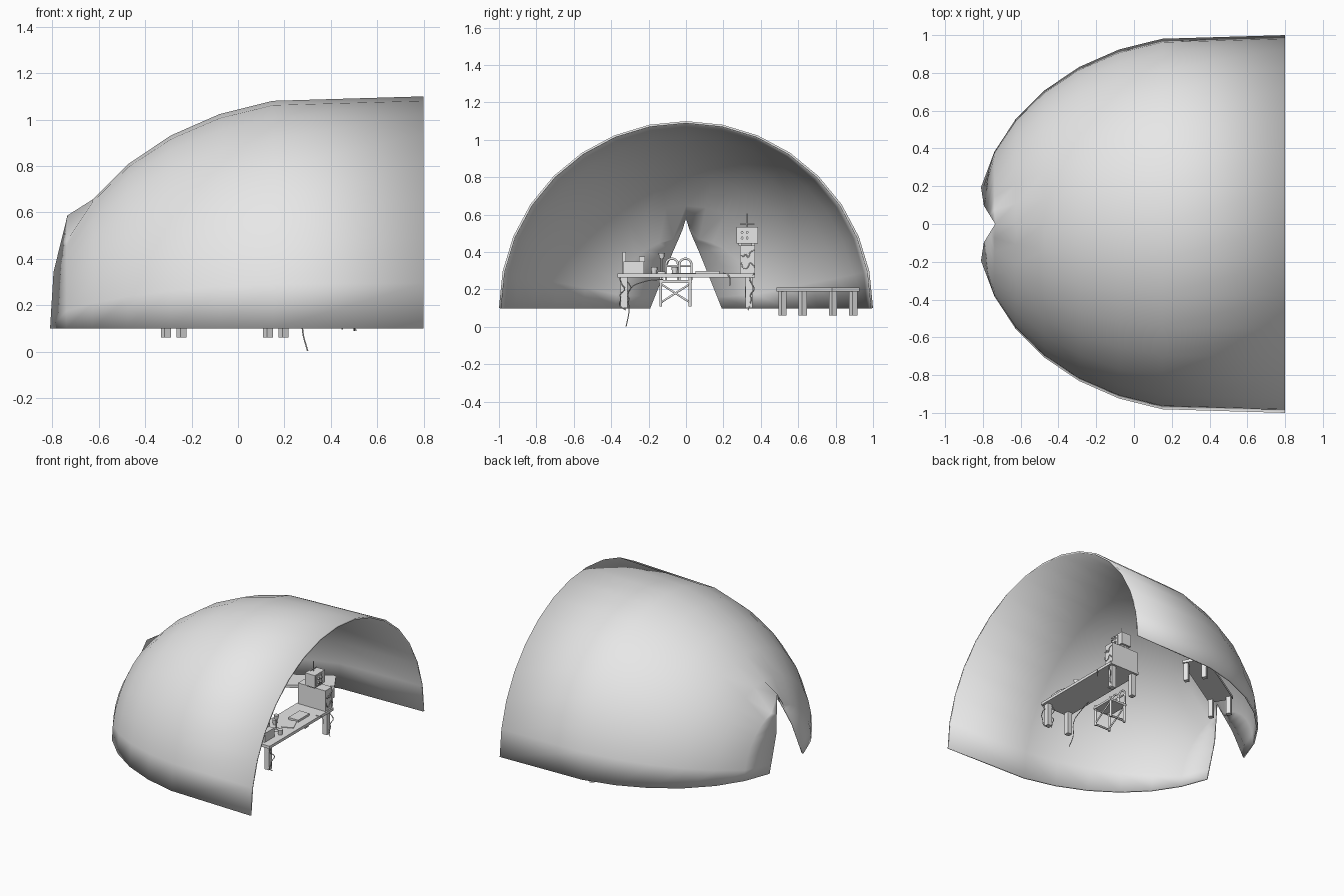
import bpy, bmesh, math, random
from mathutils import Vector, Matrix

random.seed(4)
cube = bpy.data.objects.get("Cube")
if cube:
    bpy.data.objects.remove(cube)

grey = bpy.data.materials.new("light_grey")
grey.use_nodes = True
grey.diffuse_color = (0.8, 0.8, 0.8, 1)
grey.node_tree.nodes["Principled BSDF"].inputs["Base Color"].default_value = (0.8, 0.8, 0.8, 1)


def add_mesh(name, bm, smooth=False):
    mesh = bpy.data.meshes.new(name)
    bm.to_mesh(mesh)
    bm.free()
    mesh.materials.append(grey)
    for p in mesh.polygons:
        p.use_smooth = smooth
    obj = bpy.data.objects.new(name, mesh)
    bpy.context.collection.objects.link(obj)
    return obj


def box(name, x, y, z, turn=0.0, pivot=(0, 0)):
    """Box from (min, max) ranges, turned about a vertical pivot."""
    bm = bmesh.new()
    bmesh.ops.create_cube(bm, size=1)
    for v in bm.verts:
        v.co = Vector([(r[0] + r[1]) / 2 + c * (r[1] - r[0]) for r, c in zip((x, y, z), v.co)])
    obj = add_mesh(name, bm)
    obj.matrix_world = Matrix.Translation((*pivot, 0)) @ Matrix.Rotation(turn, 4, "Z")
    return obj


def cylinder(name, centre, r1, r2, height, sides=12):
    bm = bmesh.new()
    bmesh.ops.create_cone(bm, cap_ends=True, segments=sides, radius1=r1, radius2=r2, depth=height)
    bmesh.ops.translate(bm, verts=bm.verts, vec=(centre[0], centre[1], centre[2] + height / 2))
    return add_mesh(name, bm)


def tube(name, points, radius, curved=False):
    curve = bpy.data.curves.new(name, "CURVE")
    curve.dimensions = "3D"
    curve.bevel_depth = radius
    curve.bevel_resolution = 1
    curve.resolution_u = 6
    curve.use_fill_caps = True
    if curved:
        s = curve.splines.new("BEZIER")
        s.bezier_points.add(len(points) - 1)
        for b, p in zip(s.bezier_points, points):
            b.co = p
            b.handle_left_type = b.handle_right_type = "AUTO"
    else:
        s = curve.splines.new("POLY")
        s.points.add(len(points) - 1)
        for b, p in zip(s.points, points):
            b.co = (*p, 1)
    curve.materials.append(grey)
    obj = bpy.data.objects.new(name, curve)
    bpy.context.collection.objects.link(obj)
    return obj


# Shelter: half of a stretched sphere with a long open mouth and a slit doorway
STEP = math.pi / 16
FLOOR = 0.1
APEX = Vector((-0.735, 0, 0.587))


def shell_point(k, j):
    a, b = k * STEP, j * STEP
    if k == 7:
        t = 1 - abs(j - 8) / 8
        side = 1 if j < 8 else -1
        x = -0.81 + 0.03 * t if t < 0.5 else -0.795 + 0.12 * (t - 0.5)
        return Vector((x, side * 0.195 * (1 - t), FLOOR + (APEX.z - FLOOR) * t))
    if k == 6 and j == 8:
        return APEX
    x = 0.8 if k == 0 else 0.388 - 1.22 * math.sin(a)
    return Vector((x, math.cos(a) * math.cos(b), FLOOR + math.cos(a) * math.sin(b)))


bm = bmesh.new()
grid = [[bm.verts.new(shell_point(k, j)) for j in range(17)] for k in range(8)]
for k in range(7):
    for j in range(16):
        bm.faces.new((grid[k][j], grid[k][j + 1], grid[k + 1][j + 1], grid[k + 1][j]))
bmesh.ops.remove_doubles(bm, verts=bm.verts, dist=0.001)
bmesh.ops.recalc_face_normals(bm, faces=bm.faces)
bm.faces.ensure_lookup_table()
probe = bm.faces[8]
if probe.normal.dot(probe.calc_center_median() - Vector((0.4, 0, FLOOR))) < 0:
    bmesh.ops.reverse_faces(bm, faces=bm.faces)
shelter = add_mesh("shelter_shell", bm, smooth=True)
wall = shelter.modifiers.new("wall", "SOLIDIFY")
wall.thickness = 0.012
wall.offset = -1
bpy.context.view_layer.objects.active = shelter
shelter.select_set(True)
bpy.ops.object.shade_smooth_by_angle(angle=math.radians(40))

# Side bench, turned against the wall
turn, pivot = math.radians(31.5), (-0.057, 0.705)
box("bench_top", (-0.285, 0.285), (-0.085, 0.085), (0.19, 0.21), turn, pivot)
for sx in (-1, 1):
    for sy in (-1, 1):
        cx, cy = sx * 0.258, sy * 0.064
        box("bench_leg", (cx - 0.016, cx + 0.016), (cy - 0.016, cy + 0.016), (0.06, 0.19), turn, pivot)

# Work desk
box("desk_top", (0.27, 0.51), (-0.365, 0.37), (0.265, 0.285))
for x in (0.3, 0.475):
    for y in (-0.332, 0.337):
        box("desk_leg", (x - 0.018, x + 0.018), (y - 0.018, y + 0.018), (0.1, 0.265))

# Cabinet with radio and antennas
box("cabinet", (0.28, 0.5), (0.29, 0.368), (0.285, 0.435))
box("radio_body", (0.35, 0.43), (0.27, 0.385), (0.445, 0.535))
box("radio_face", (0.43, 0.436), (0.282, 0.345), (0.455, 0.525))
for y in (0.29, 0.36):
    box("radio_foot", (0.36, 0.42), (y - 0.01, y + 0.01), (0.435, 0.445))
for z in (0.475, 0.505):
    for y in (0.3, 0.327):
        tube("radio_knob", [(0.434, y, z), (0.447, y, z)], 0.008)
tube("antenna", [(0.38, 0.325, 0.53), (0.38, 0.325, 0.605)], 0.003)
tube("antenna_bar", [(0.38, 0.29, 0.55), (0.38, 0.365, 0.55)], 0.003)

# Bench instruments at the near end of the desk
box("instrument_body", (0.33, 0.45), (-0.335, -0.225), (0.285, 0.35))
box("instrument_post", (0.37, 0.4), (-0.34, -0.32), (0.285, 0.4))
box("instrument_block", (0.36, 0.41), (-0.25, -0.22), (0.35, 0.375))
cylinder("lamp_base", (0.4, -0.13, 0.285), 0.025, 0.02, 0.012)
cylinder("lamp_stem", (0.4, -0.13, 0.297), 0.005, 0.005, 0.07, 8)
cylinder("lamp_head", (0.4, -0.13, 0.365), 0.012, 0.018, 0.03)
for x, y in ((0.46, -0.17), (0.34, -0.06)):
    cylinder("beaker", (x, y, 0.285), 0.014, 0.018, 0.035)

# Papers and keyboard
box("keyboard", (0.37, 0.45), (0.05, 0.18), (0.285, 0.3))
box("paper_sheet", (-0.04, 0.04), (-0.055, 0.055), (0.285, 0.289), 0.4, (0.42, -0.01))

# Folding chair with crossed legs
for y in (-0.135, 0.022):
    for x in (0.105, 0.225):
        tube("chair_leg", [(x, y, 0.11), (x, y, 0.265)], 0.009)
    tube("chair_foot_rail", [(0.105, y, 0.12), (0.225, y, 0.12)], 0.007)
for x in (0.105, 0.225):
    tube("chair_brace", [(x, -0.135, 0.13), (x, 0.022, 0.23)], 0.006)
    tube("chair_brace", [(x, 0.022, 0.13), (x, -0.135, 0.23)], 0.006)
box("chair_seat", (0.095, 0.235), (-0.145, 0.032), (0.235, 0.25))
for y in (-0.075, -0.003):
    arch = [(0.105, y - 0.032 * math.cos(i * math.pi / 8), 0.335 + 0.03 * math.sin(i * math.pi / 8))
            for i in range(9)]
    tube("chair_back_arch", [(0.105, y - 0.032, 0.25)] + arch + [(0.105, y + 0.032, 0.25)], 0.007)
tube("chair_back_rail", [(0.105, -0.107, 0.325), (0.105, 0.029, 0.325)], 0.006)

# Loose cables hanging from the desk
tube("long_cable", [(0.3, -0.12, 0.255), (0.28, -0.23, 0.24), (0.275, -0.3, 0.2),
                    (0.28, -0.305, 0.08), (0.3, -0.32, 0.003)], 0.003, True)
for x, y, end in ((0.51, -0.34, 0.09), (0.45, -0.31, 0.095), (0.5, 0.35, 0.09), (0.3, 0.33, 0.1)):
    steps = 7
    path = [(x + random.uniform(-0.015, 0.015), y + random.uniform(-0.02, 0.02),
             0.285 + (end - 0.285) * i / steps) for i in range(steps + 1)]
    tube("hanging_cable", path, 0.003, True)
for z in (0.33, 0.39):
    path = [(0.505, 0.295 + 0.012 * i, z + random.uniform(-0.02, 0.02)) for i in range(7)]
    tube("cabinet_cable", path, 0.003, True)
tube("desk_cable", [(0.49, 0.2, 0.288), (0.515, 0.23, 0.27), (0.52, 0.235, 0.22)], 0.003, True)
